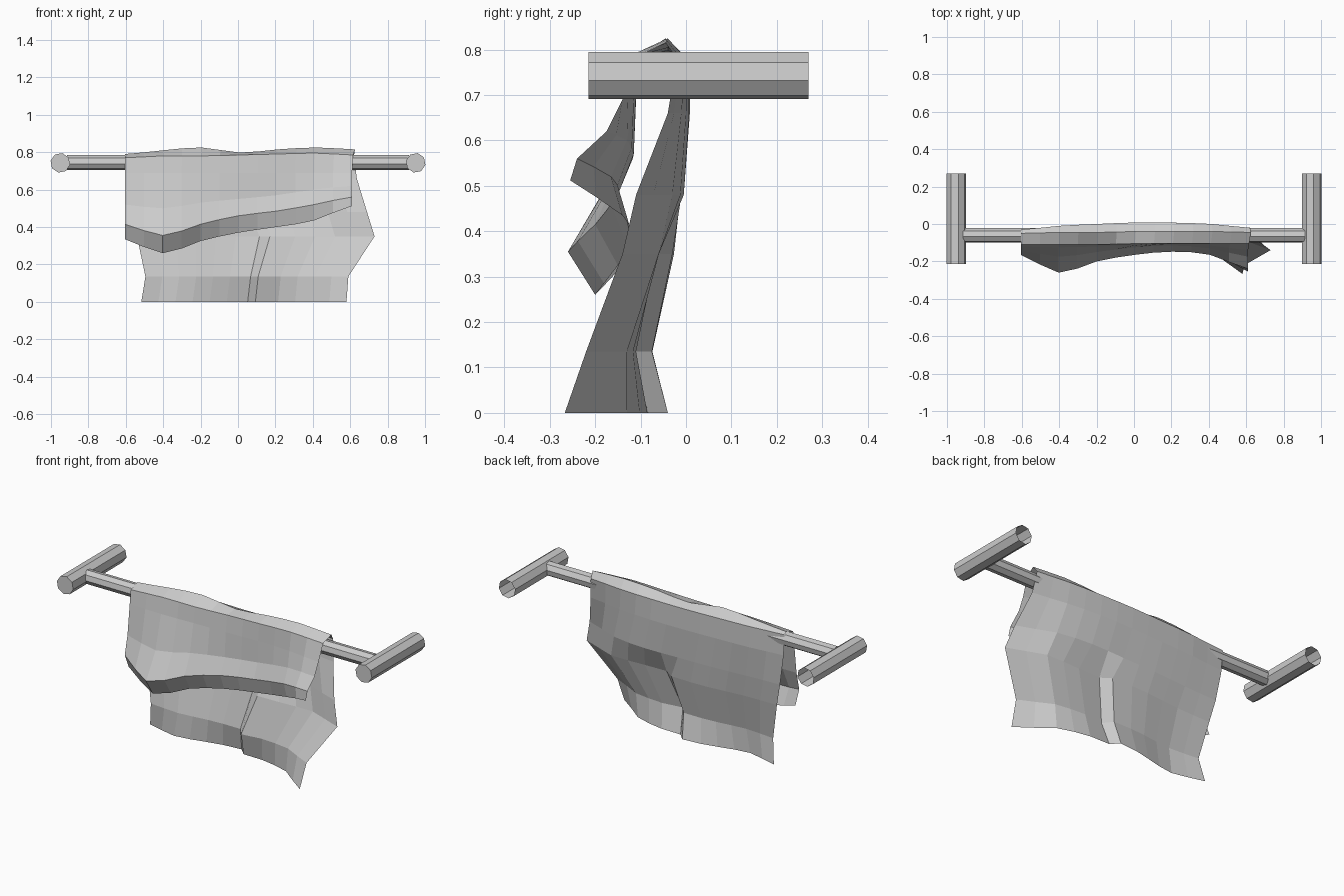
import bpy, bmesh, math
from mathutils import Matrix, Vector

if "Cube" in bpy.data.objects:
    bpy.data.objects.remove(bpy.data.objects["Cube"])


def make_object(name, bm):
    mesh = bpy.data.meshes.new(name)
    bm.to_mesh(mesh)
    bm.free()
    obj = bpy.data.objects.new(name, mesh)
    bpy.context.collection.objects.link(obj)
    return obj


def tube(name, start, end, radius, spin, cap_start=False):
    """Eight-sided tube between two points, optionally closed at the start."""
    start, end = Vector(start), Vector(end)
    turn = (end - start).to_track_quat('Z', 'Y').to_matrix().to_4x4()
    bm = bmesh.new()
    rings = []
    for p in (start, end):
        place = Matrix.Translation(p) @ turn
        rings.append([bm.verts.new(place @ Vector((
            radius * math.cos(spin + i * math.tau / 8),
            radius * math.sin(spin + i * math.tau / 8), 0))) for i in range(8)])
    for i in range(8):
        j = (i + 1) % 8
        bm.faces.new((rings[0][i], rings[0][j], rings[1][j], rings[1][i]))
    if cap_start:
        bm.faces.new(rings[0][::-1])
    return make_object(name, bm)


def sample(keys, t):
    """Smooth interpolation through evenly spaced keys."""
    if not isinstance(keys, (list, tuple)):
        return keys
    f = t * (len(keys) - 1)
    i = min(int(f), len(keys) - 2)
    f -= i
    a, b = keys[i], keys[i + 1]
    m0 = (b - keys[max(i - 1, 0)]) / 2
    m1 = (keys[min(i + 2, len(keys) - 1)] - a) / 2
    return ((2*f**3 - 3*f*f + 1) * a + (f**3 - 2*f*f + f) * m0
            + (3*f*f - 2*f**3) * b + (f**3 - f*f) * m1)


# Wall posts and rail
for side, label in ((-1, "left"), (1, "right")):
    tube(label + "_post", (side * .95, -.215, .743), (side * .95, .27, .743),
         .053, math.radians(12), cap_start=True)
tube("rail", (-.915, -.06, .745), (.915, -.06, .745), .04, math.radians(10))

# Cloth rows, front hem to back hem: left x, right x, y keys, z keys
rows = [
    (-.605, .61, (-.13, -.20, -.15, -.13, -.125, -.14, -.255),
     (.335, .26, .325, .37, .40, .435, .512)),
    (-.605, .61, (-.165, -.26, -.20, -.165, -.148, -.165, -.24),
     (.415, .355, .415, .46, .485, .52, .56)),
    (-.605, .61, (-.14, -.175, -.15, -.125, -.115, -.13, -.175),
     (.52, .50, .53, .55, .57, .60, .62)),
    (-.605, .61, (-.12, -.125, -.12, -.115, -.11, -.115, -.14), .69),
    (-.605, .615, (-.11, -.11, -.11, -.105, -.105, -.105, -.105),
     (.77, .78, .78, .785, .79, .795, .785)),
    (-.605, .625, (-.05, -.045, -.045, -.04, -.04, -.04, -.045),
     (.79, .81, .825, .798, .815, .825, .815)),
    (-.605, .62, (-.03, -.01, 0, .008, .007, 0, -.02), .78),
    (-.60, .635, (-.03, -.01, 0, .007, .007, -.01, -.04), .66),
    (-.57, .69, (-.04, -.03, -.015, -.01, -.005, -.03, -.11), .48),
    (-.54, .73, (-.055, -.05, -.03, -.03, -.065, -.06, -.14), .35),
    (-.495, .59, (-.085, -.10, -.08, -.075, -.11, -.13, -.22), .135),
    (-.517, .58, (-.06, -.105, -.07, -.04, -.085, -.13, -.267), 0),
]

# Cloth draped over the rail
columns = 12
bm = bmesh.new()
grid = []
for left, right, ys, zs in rows:
    line = []
    for c in range(columns + 1):
        t = c / columns
        line.append(bm.verts.new((left + (right - left) * t,
                                  sample(ys, t), sample(zs, t))))
    grid.append(line)
for a, b in zip(grid, grid[1:]):
    for c in range(columns):
        bm.faces.new((a[c], a[c + 1], b[c + 1], b[c]))

# Pleat pushed into the middle of the back drop
for r, depth in ((9, .02), (10, .035), (11, .025)):
    grid[r][7].co.y -= depth
    grid[r][7].co.x -= .03
    grid[r][6].co.x += .02
make_object("draped_cloth", bm)
